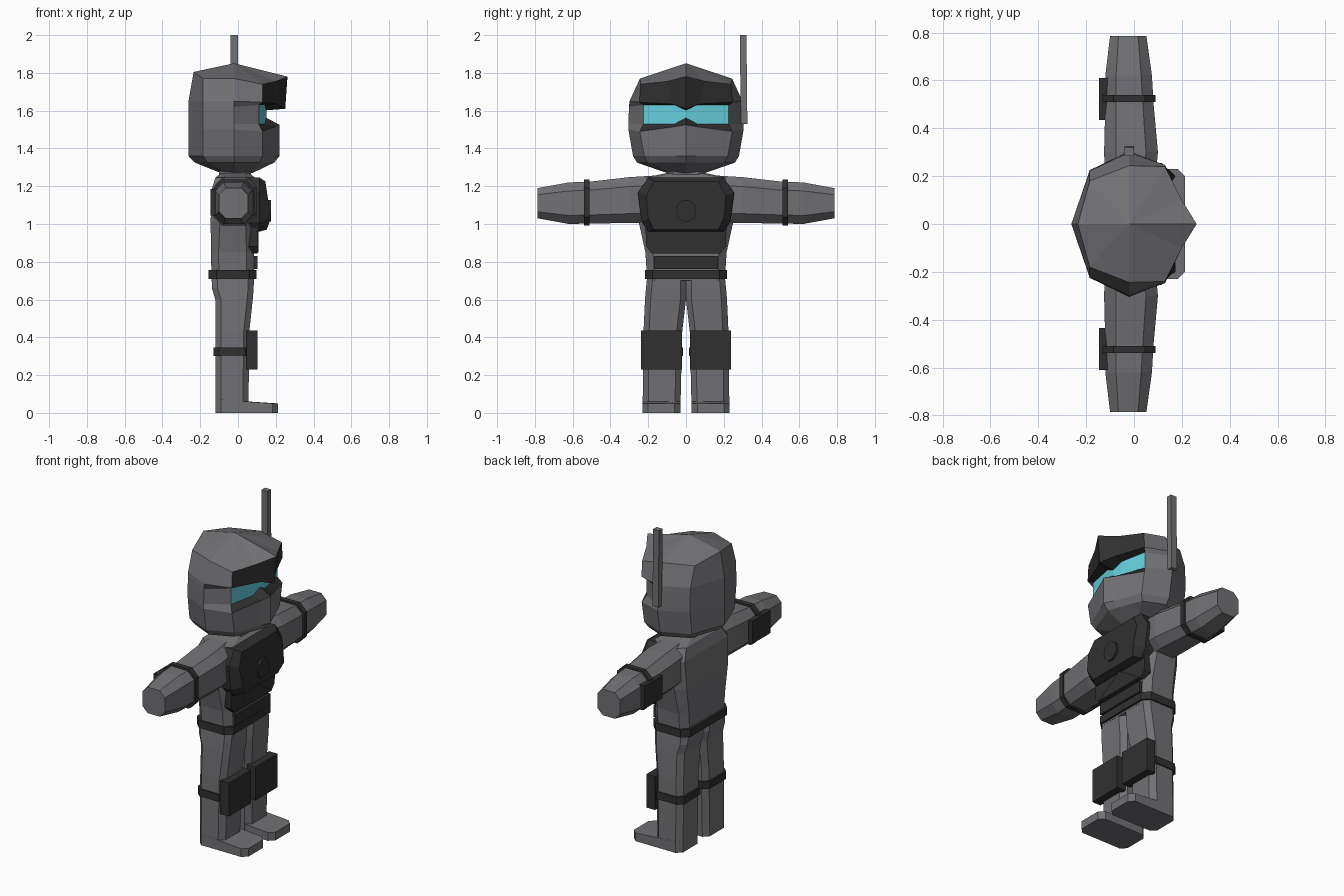
import bpy, bmesh, math

if "Cube" in bpy.data.objects:
    bpy.data.objects.remove(bpy.data.objects["Cube"])


def material(name, rgb):
    m = bpy.data.materials.new(name)
    m.diffuse_color = (*rgb, 1)
    m.use_nodes = True
    m.node_tree.nodes["Principled BSDF"].inputs["Base Color"].default_value = m.diffuse_color
    return m


GREY = material("suit grey", (0.165, 0.165, 0.178))
DARK = material("armour charcoal", (0.03, 0.03, 0.03))
GLASS = material("visor cyan", (0.13, 0.62, 0.72))


def loft(name, rings, mats, rule=None):
    """Skin a list of equal-length point rings, capping both ends."""
    bm = bmesh.new()
    vs = [[bm.verts.new(p) for p in r] for r in rings]
    n = len(rings[0])
    for k in range(len(vs) - 1):
        for j in range(n):
            i = (j + 1) % n
            f = bm.faces.new((vs[k][j], vs[k][i], vs[k + 1][i], vs[k + 1][j]))
            f.material_index = rule(k, j) if rule else 0
    bm.faces.new(vs[0][::-1])
    bm.faces.new(vs[-1])
    bmesh.ops.remove_doubles(bm, verts=bm.verts, dist=1e-5)
    bmesh.ops.recalc_face_normals(bm, faces=bm.faces)
    me = bpy.data.meshes.new(name)
    bm.to_mesh(me)
    bm.free()
    for m in mats:
        me.materials.append(m)
    ob = bpy.data.objects.new(name, me)
    bpy.context.collection.objects.link(ob)
    return ob


def oct8(a0, a1, b0, b1, c):
    """Chamfered rectangle as 2D points."""
    return [(a0 + c, b0), (a1 - c, b0), (a1, b0 + c), (a1, b1 - c),
            (a1 - c, b1), (a0 + c, b1), (a0, b1 - c), (a0, b0 + c)]


def stack(name, rows, mat):
    """Loft along z; each row is z, x0, x1, y0, y1, chamfer."""
    return loft(name, [[(x, y, r[0]) for x, y in oct8(*r[1:])] for r in rows], [mat])


def box(name, x0, x1, y0, y1, z0, z1, mat):
    q = [(x0, y0), (x1, y0), (x1, y1), (x0, y1)]
    return loft(name, [[(x, y, z) for x, y in q] for z in (z0, z1)], [mat])


def plate(name, rings, mat):
    """Loft along x; half rings of (y, z, x) are mirrored across y."""
    full = []
    for r in rings:
        pts = [(x, y, z) for y, z, x in r]
        full.append(pts + [(x, -y, z) for x, y, z in pts[::-1]])
    return loft(name, full, [mat])


# Helmet: half plan is front, brow middle, front corner, side, back corner, back
PLAN = [(0.22, 0), (0.197, 0.06), (0.13, 0.24), (-0.02, 0.305), (-0.185, 0.225), (-0.262, 0)]
HEAD = [
    (1.27, 0.35, 0.33, {}),
    (1.325, 0.87, 0.85, {}),
    (1.36, 1, 0.92, {}),
    (1.50, 1, 1.0, {0: (0.22, 0, 1.525), 1: (0.197, 0.06, 1.515), 2: (0.13, 0.245, 1.49)}),
    (1.53, 1, 1.0, {0: (0.15, 0, 1.562), 1: (0.142, 0.06, 1.53), 2: (0.11, 0.225, 1.53)}),
    (1.62, 1, 0.99, {0: (0.15, 0, 1.602), 1: (0.142, 0.06, 1.63), 2: (0.11, 0.225, 1.63)}),
    (1.65, 1, 0.98, {0: (0.25, 0, 1.61), 1: (0.205, 0.07, 1.635), 2: (0.13, 0.247, 1.645)}),
    (1.77, 1, 0.8, {0: (0.262, 0, 1.78), 1: (0.2, 0.1, 1.755), 2: (0.13, 0.24, 1.74),
                    5: (-0.235, 0, 1.805)}),
    (1.85, 0, 0, {}),
]
rings = []
for z, sx, sy, over in HEAD:
    half = [over.get(i, (x * sx if sx else -0.02, y * sy, z)) for i, (x, y) in enumerate(PLAN)]
    rings.append(half + [(x, -y, z) for x, y, z in half[4:0:-1]])
# collapse the last ring into a small crown
rings[-1] = [(-0.02 + 0.004 * math.cos(j * math.tau / 10), 0.004 * math.sin(j * math.tau / 10), 1.85)
             for j in range(10)]


def helmet_rule(k, j):
    front = j in (0, 1, 8, 9)
    if not front:
        return 0
    return {3: 1, 4: 2, 5: 1, 6: 1}.get(k, 0)


loft("helmet", rings, [GREY, DARK, GLASS], helmet_rule)
loft("antenna", [[(x, y + dy, z) for x, y in ((-0.04, 0.285), (0, 0.285), (0, 0.32), (-0.04, 0.32))]
                 for z, dy in ((1.53, 0.005), (2.0, 0))], [GREY])

# Torso, neck and belt
stack("neck", [(1.2, -0.1, 0.07, -0.1, 0.1, 0.03), (1.3, -0.1, 0.07, -0.1, 0.1, 0.03)], GREY)
stack("torso", [
    (0.70, -0.14, 0.085, -0.205, 0.205, 0.04),
    (0.85, -0.143, 0.085, -0.215, 0.215, 0.04),
    (1.01, -0.145, 0.09, -0.25, 0.25, 0.05),
    (1.18, -0.14, 0.10, -0.26, 0.26, 0.05),
    (1.245, -0.12, 0.09, -0.22, 0.22, 0.05),
    (1.27, -0.09, 0.06, -0.10, 0.10, 0.03)], GREY)
stack("belt", [(z, -0.155, 0.097, -0.217, 0.217, 0.04) for z in (0.71, 0.757)], DARK)
box("belt_plate", 0.05, 0.103, -0.17, 0.17, 0.762, 0.83, DARK)

# Chest and stomach armour
outline = [(0.2, 1.245), (0.255, 1.165), (0.235, 1.01), (0.2, 0.96)]
plate("chest_plate", [
    [(y, z, 0.04) for y, z in outline],
    [(y, z, 0.115) for y, z in outline],
    [(0.17, 1.225, 0.145), (0.21, 1.15, 0.156), (0.2, 1.03, 0.174), (0.17, 0.97, 0.152)]], DARK)
lower = [(0.215, 0.99), (0.21, 0.88), (0.18, 0.845)]
plate("stomach_plate", [[(y, z, x) for y, z in lower] for x in (0.04, 0.102)], DARK)
loft("stomach_wedge", [[(x, -0.18, 0.85), (x, 0.18, 0.85), (x, 0, 0.965)] for x in (0.09, 0.108)], [DARK])
loft("chest_disc", [[(x, 0.055 * math.cos(a), 1.07 + 0.06 * math.sin(a))
                     for a in [i * math.tau / 10 for i in range(10)]] for x in (0.14, 0.175)], [DARK])

# Arm sections: y, x0, x1, z0, z1, chamfer
ARM = [(0.14, -0.12, 0.085, 1.01, 1.258, 0.05), (0.30, -0.125, 0.10, 1.005, 1.248, 0.05),
       (0.50, -0.12, 0.082, 1.003, 1.225, 0.045), (0.62, -0.12, 0.075, 1.0, 1.22, 0.045),
       (0.785, -0.1, 0.052, 1.03, 1.19, 0.035)]
BAND = [(y, -0.13, 0.09, 0.993, 1.235, 0.045) for y in (0.51, 0.54)]

for side, s in (("left", 1), ("right", -1)):
    for part, rows, mat in (("arm", ARM, GREY), ("arm_band", BAND, DARK)):
        loft(f"{side}_{part}", [[(x, s * r[0], z) for x, z in oct8(*r[1:])] for r in rows], [mat])
    box(f"{side}_arm_pad", -0.146, -0.1, s * 0.435, s * 0.61, 1.045, 1.185, DARK)

    def limb(part, rows, mat):
        """Stack mirrored to the current side."""
        loft(f"{side}_{part}", [[(x, s * y, r[0]) for x, y in oct8(*r[1:])] for r in rows], [mat])

    # Leg, knee armour and strap
    limb("leg", [(0.0, -0.12, 0.055, 0.03, 0.23, 0.03), (0.43, -0.12, 0.06, 0.02, 0.225, 0.03),
                 (0.60, -0.12, 0.078, 0.0, 0.217, 0.03), (0.66, -0.138, 0.083, 0.0, 0.212, 0.03),
                 (0.73, -0.14, 0.085, 0.0, 0.205, 0.03)], GREY)
    limb("knee_strap", [(z, -0.13, 0.066, 0.017, 0.234, 0.03) for z in (0.3, 0.345)], DARK)
    box(f"{side}_knee_pad", 0.045, 0.104, s * 0.022, s * 0.237, 0.23, 0.435, DARK)
    # Foot with a sloping toe
    sole = oct8(-0.12, 0.213, 0.03, 0.23, 0.03)
    loft(f"{side}_foot", [[(x, s * y, 0) for x, y in sole],
                          [(x, s * y, 0.05 if x > 0.15 else 0.07) for x, y in sole]], [GREY])
